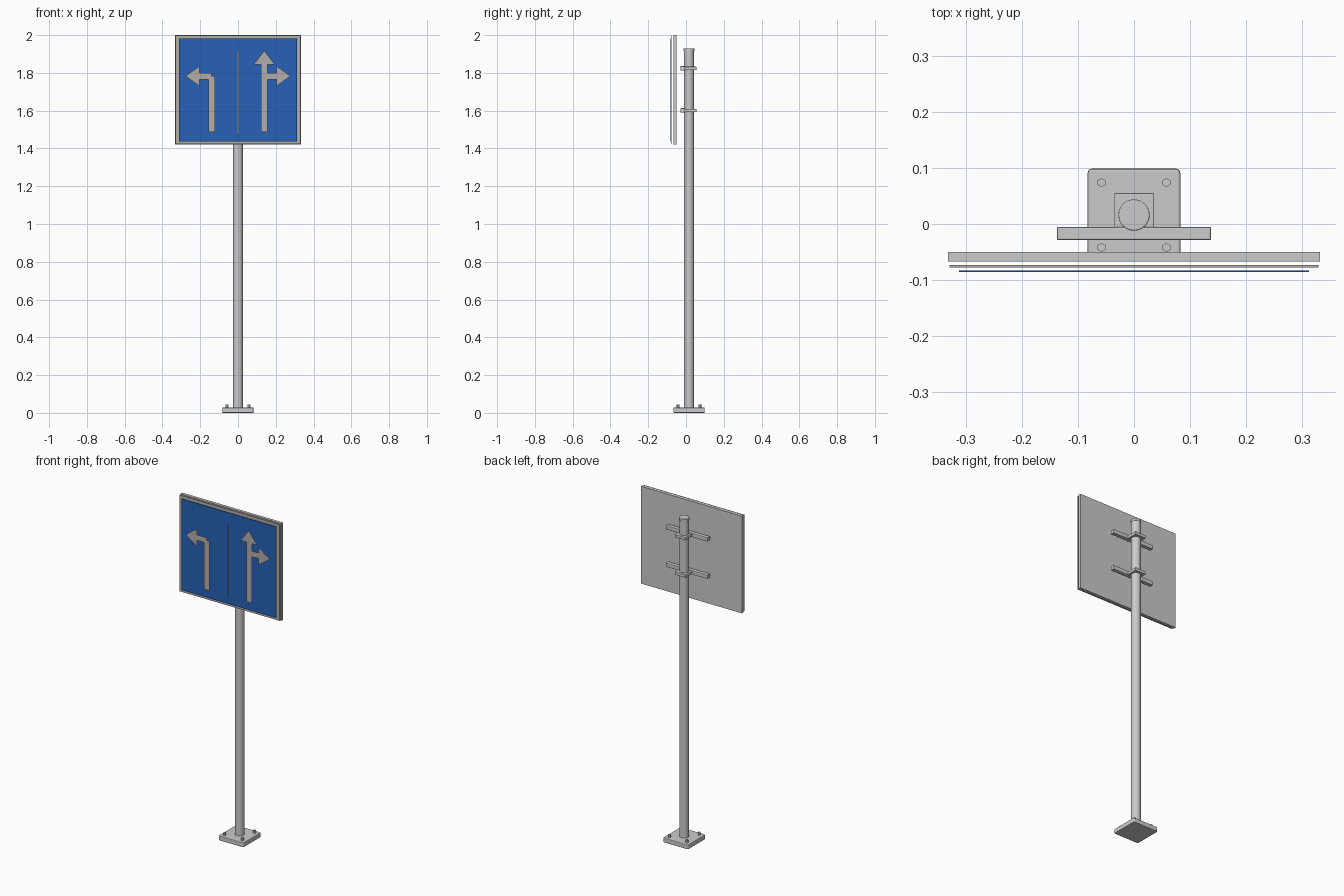
import bpy, bmesh, math
from mathutils import Matrix, Vector

if "Cube" in bpy.data.objects:
    bpy.data.objects.remove(bpy.data.objects["Cube"])

POLE_Y = 0.016


def material(name, rgb):
    m = bpy.data.materials.new(name)
    m.diffuse_color = (*rgb, 1)
    m.use_nodes = True
    m.node_tree.nodes["Principled BSDF"].inputs["Base Color"].default_value = m.diffuse_color
    return m


BLUE = material("sign_blue", (0.02, 0.12, 0.48))
WHITE = material("sign_white", (0.45, 0.43, 0.40))


def finish(name, bm, mat=None):
    me = bpy.data.meshes.new(name)
    bm.to_mesh(me)
    bm.free()
    ob = bpy.data.objects.new(name, me)
    bpy.context.collection.objects.link(ob)
    if mat:
        me.materials.append(mat)
    return ob


def box(name, x, y, z, mat=None, bevel=0, corner=0):
    """Box from (min, max) ranges; corner rounds the upright edges, bevel the rest."""
    bm = bmesh.new()
    bmesh.ops.create_cube(bm, size=1)
    for v in bm.verts:
        v.co = Vector([r[0] if c < 0 else r[1] for c, r in zip(v.co, (x, y, z))])
    if corner:
        up = [e for e in bm.edges if abs(e.verts[0].co.z - e.verts[1].co.z) > 1e-4]
        bmesh.ops.bevel(bm, geom=up, offset=corner, segments=4, profile=0.5, affect='EDGES')
    ob = finish(name, bm, mat)
    if bevel:
        m = ob.modifiers.new("bevel", 'BEVEL')
        m.width, m.segments, m.limit_method = bevel, 2, 'ANGLE'
    return ob


def cylinder(name, x, y, z, radius, sides, bevel=0):
    bm = bmesh.new()
    bmesh.ops.create_cone(bm, cap_ends=True, segments=sides, radius1=radius, radius2=radius,
                          depth=z[1] - z[0],
                          matrix=Matrix.Translation((x, y, (z[0] + z[1]) / 2)))
    ob = finish(name, bm)
    if bevel:
        m = ob.modifiers.new("bevel", 'BEVEL')
        m.width, m.segments, m.limit_method = bevel, 2, 'ANGLE'
    if sides > 8:
        bpy.context.view_layer.objects.active = ob
        ob.select_set(True)
        bpy.ops.object.shade_smooth_by_angle(angle=math.radians(35))
        ob.select_set(False)
    return ob


def decal(name, y, points):
    """Flat shape on the sign face, facing the front."""
    bm = bmesh.new()
    f = bm.faces.new([bm.verts.new((px, y, pz)) for px, pz in points])
    f.normal_update()
    if f.normal.y > 0:
        f.normal_flip()
    return finish(name, bm, WHITE)


def bar(name, x0, x1, z0, z1):
    return decal(name, -0.0945, [(x0, z0), (x1, z0), (x1, z1), (x0, z1)])


# Base plate with four hex bolts
box("base_plate", (-0.083, 0.083), (POLE_Y - 0.083, POLE_Y + 0.083), (0, 0.028),
    bevel=0.004, corner=0.008)
for i, (sx, sy) in enumerate([(-1, -1), (1, -1), (1, 1), (-1, 1)]):
    cylinder(f"base_bolt_{i}", sx * 0.058, POLE_Y + sy * 0.058, (0.024, 0.044), 0.008, 6)

# Pole and cap
cylinder("pole", 0, POLE_Y, (0.02, 1.92), 0.0265, 32)
cylinder("pole_cap", 0, POLE_Y, (1.915, 1.93), 0.028, 32, bevel=0.002)

# Clamps and mounting rails behind the panel
for label, z in (("lower", 1.601), ("upper", 1.824)):
    box(f"{label}_clamp", (-0.036, 0.036), (-0.024, 0.055), (z - 0.009, z + 0.009), bevel=0.002)
    box(f"{label}_rail", (-0.138, 0.138), (-0.029, -0.005), (z - 0.012, z + 0.012), bevel=0.003)

# Sign panel layers
box("back_panel", (-0.333, 0.333), (-0.067, -0.05), (1.42, 2.0))
box("white_border", (-0.33, 0.33), (-0.078, -0.073), (1.423, 1.997), WHITE)
box("blue_face", (-0.313, 0.313), (-0.086, -0.083), (1.438, 1.982), BLUE)

# Lane divider
bar("lane_divider", -0.004, 0.004, 1.475, 1.92)

# Left lane arrow, right lane turn arrow
for label, s, top in (("left", -1, 1.783), ("right", 1, 1.85)):
    bar(f"{label}_arrow_shaft", s * 0.14 - 0.017, s * 0.14 + 0.017, 1.488, top)
    bar(f"{label}_arrow_arm", s * 0.14, s * 0.217, 1.766, 1.8)
    decal(f"{label}_turn_head", -0.0965,
          [(s * 0.203, 1.73), (s * 0.278, 1.783), (s * 0.203, 1.836)])

# Straight-ahead arrow head
decal("straight_head", -0.0965, [(0.084, 1.845), (0.194, 1.845), (0.139, 1.918)])
